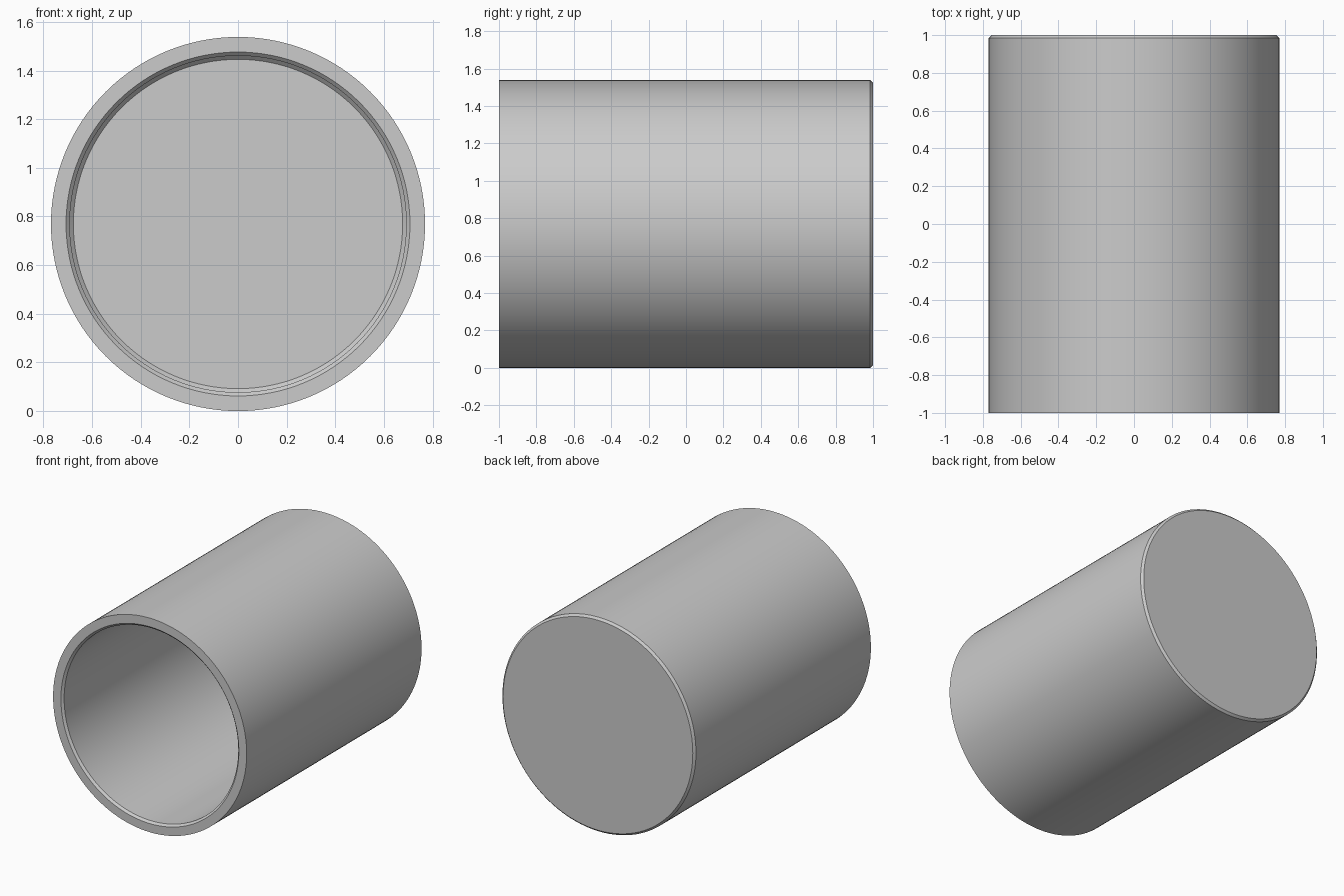
import bpy
import bmesh
import math
from mathutils import Matrix, Vector

cube = bpy.data.objects.get("Cube")
if cube:
    bpy.data.objects.remove(cube, do_unlink=True)

# Main dimensions
RADIUS = 0.769
BORE = 0.692
CHAMFER = 0.015
FLOOR_Y = 0.923
SEGMENTS = 128

# Plain grey material
grey = bpy.data.materials.new("plain grey")
grey.use_nodes = True
colour = (0.6, 0.6, 0.6, 1)
grey.diffuse_color = colour
grey.node_tree.nodes["Principled BSDF"].inputs["Base Color"].default_value = colour

# Cup profile as (radius, y), from the closed back round to the inner floor
profile = [
    (0, 1),
    (RADIUS - CHAMFER, 1),
    (RADIUS, 1 - CHAMFER),
    (RADIUS, -1),
    (BORE + CHAMFER, -1),
    (BORE, CHAMFER - 1),
    (BORE, FLOOR_Y - CHAMFER),
    (BORE - CHAMFER, FLOOR_Y),
    (0, FLOOR_Y),
]

# Revolve the profile around the y axis
bm = bmesh.new()
verts = [bm.verts.new((r, y, 0)) for r, y in profile]
edges = [bm.edges.new(pair) for pair in zip(verts, verts[1:])]
bmesh.ops.spin(bm, geom=verts + edges, cent=(0, 0, 0), axis=(0, 1, 0),
               angle=math.tau, steps=SEGMENTS, use_duplicate=False)
bmesh.ops.remove_doubles(bm, verts=bm.verts, dist=0.0001)
bmesh.ops.recalc_face_normals(bm, faces=bm.faces)
bmesh.ops.transform(bm, matrix=Matrix.Translation(Vector((0, 0, RADIUS))), verts=bm.verts)

mesh = bpy.data.meshes.new("hollow_cup")
bm.to_mesh(mesh)
bm.free()
mesh.materials.append(grey)
cup = bpy.data.objects.new("hollow_cup", mesh)
bpy.context.collection.objects.link(cup)

# Smooth walls with crisp chamfers
bpy.ops.object.select_all(action="DESELECT")
cup.select_set(True)
bpy.context.view_layer.objects.active = cup
bpy.ops.object.shade_smooth_by_angle(angle=math.radians(30))
